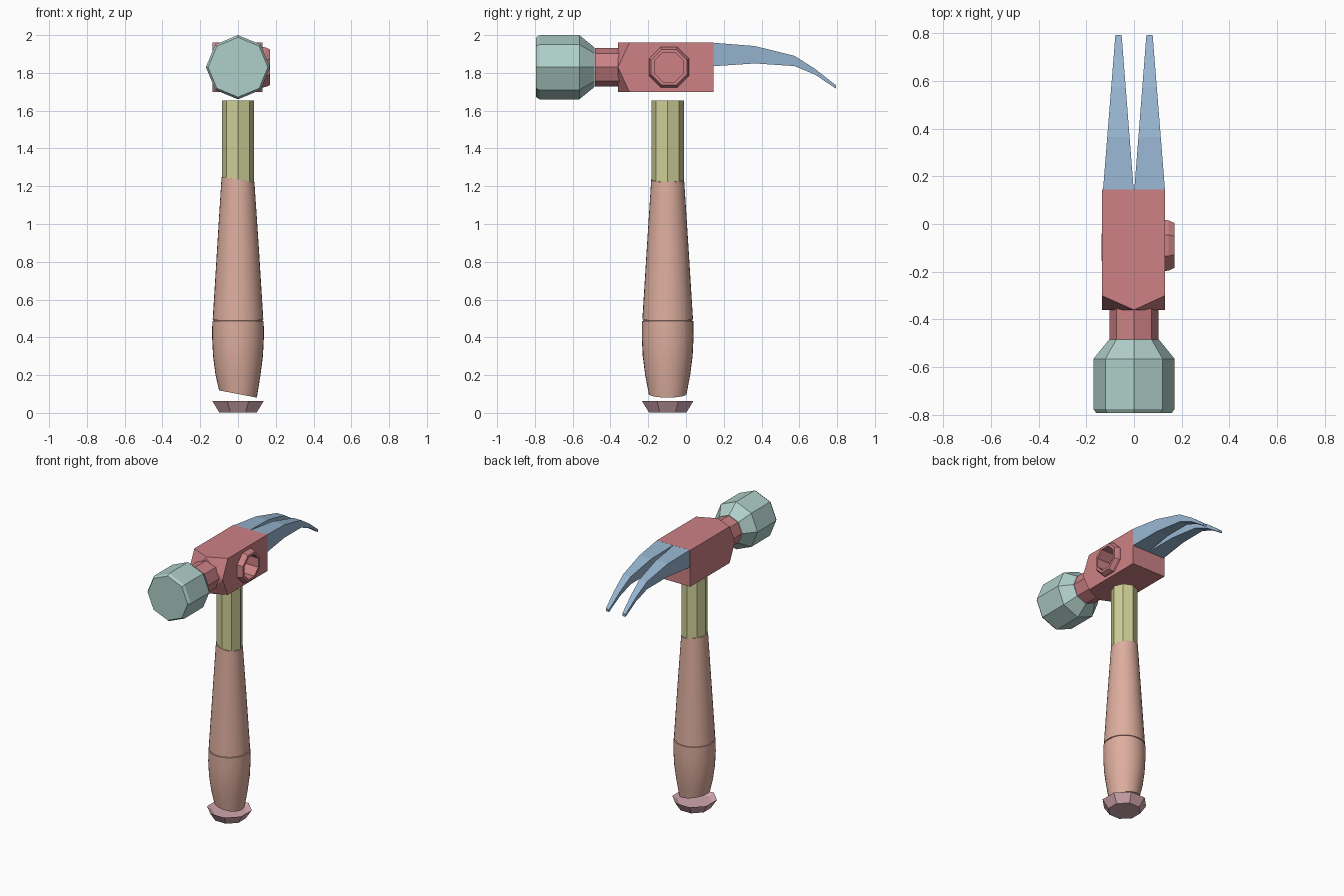
import bpy
import bmesh
from math import pi, cos, sin, radians
from mathutils import Matrix, Vector

cube = bpy.data.objects.get("Cube")
if cube:
    bpy.data.objects.remove(cube, do_unlink=True)


def material(name, rgb):
    m = bpy.data.materials.new(name)
    m.use_nodes = True
    m.diffuse_color = (*rgb, 1)
    m.node_tree.nodes["Principled BSDF"].inputs["Base Color"].default_value = (*rgb, 1)
    return m


RED = material("red head", (0.61, 0.22, 0.235))
TEAL = material("pale teal", (0.43, 0.62, 0.58))
BLUE = material("steel blue", (0.305, 0.46, 0.63))
OLIVE = material("pale olive", (0.62, 0.62, 0.31))
PEACH = material("peach grip", (0.72, 0.42, 0.34))
PINK = material("dusty pink", (0.64, 0.39, 0.43))

HANDLE_Y = -0.097
HEAD_Z = 1.83


def finish(bm, name, mat, smooth=False):
    bmesh.ops.recalc_face_normals(bm, faces=bm.faces)
    mesh = bpy.data.meshes.new(name)
    bm.to_mesh(mesh)
    bm.free()
    mesh.materials.append(mat)
    obj = bpy.data.objects.new(name, mesh)
    bpy.context.collection.objects.link(obj)
    if smooth:
        bpy.ops.object.select_all(action='DESELECT')
        obj.select_set(True)
        bpy.context.view_layer.objects.active = obj
        bpy.ops.object.shade_smooth_by_angle(angle=radians(30))
    return obj


def lathe(name, profile, sides, place, mat, closed=False, smooth=False):
    """Spin (radius, height, tilt) rings about local z, then place them."""
    bm = bmesh.new()
    rings = []
    for r, h, *tilt in profile:
        k = tilt[0] if tilt else 0
        ring = []
        for i in range(sides):
            a = 2 * pi * i / sides
            x, y = r * cos(a), r * sin(a)
            ring.append(bm.verts.new(place @ Vector((x, y, h + k * x))))
        rings.append(ring)
    pairs = list(zip(rings, rings[1:]))
    if closed:
        pairs.append((rings[-1], rings[0]))
    else:
        bm.faces.new(rings[0])
        bm.faces.new(rings[-1])
    for lo, hi in pairs:
        for i in range(sides):
            j = (i + 1) % sides
            bm.faces.new((lo[i], lo[j], hi[j], hi[i]))
    return finish(bm, name, mat, smooth)


upright = Matrix.Translation((0, HANDLE_Y, 0))
along_y = Matrix.Translation((0, 0, HEAD_Z)) @ Matrix.Rotation(-pi / 2, 4, 'X')
along_x = Matrix.Translation((0, -0.09, HEAD_Z)) @ Matrix.Rotation(pi / 2, 4, 'Y')
octagon_turn = Matrix.Rotation(pi / 8, 4, 'Z')

# Handle: flared end cap, grip with a thin groove, bare shaft
lathe("end_cap", [(0.108, 0.003), (0.148, 0.064), (0.115, 0.045)], 8,
      upright @ octagon_turn, PINK)
lathe("grip", [(0.1, 0.1, -0.19), (0.119, 0.2), (0.132, 0.3), (0.137, 0.4),
               (0.136, 0.487), (0.129, 0.488), (0.129, 0.494), (0.134, 0.495),
               (0.11, 0.88), (0.087, 1.235, -0.16)],
      32, upright, PEACH, smooth=True)
lathe("shaft", [(0.086, 1.2), (0.086, 1.655)], 8, upright, OLIVE)

# Striking face and neck
lathe("striking_face", [(0.158, -0.793), (0.17, -0.775), (0.17, -0.565), (0.105, -0.485)],
      8, along_y, TEAL)
lathe("neck", [(0.103, -0.483), (0.103, -0.345)], 8, along_y, RED)

# Head block with its front corners cut to a diamond
bm = bmesh.new()
for z in (1.70, 1.96):
    bm.verts.new((0, -0.36, z))
    for x in (-0.135, 0.13):
        bm.verts.new((x, 0.145, z))
        bm.verts.new((x, -0.3, z))
for x in (-0.135, 0.13):
    bm.verts.new((x, -0.36, HEAD_Z))
bmesh.ops.convex_hull(bm, input=bm.verts[:])
bmesh.ops.dissolve_limit(bm, angle_limit=0.01, verts=bm.verts[:], edges=bm.edges[:])
head = finish(bm, "head_block", RED)

# Round socket cut into one side of the block
cutter = lathe("socket_cutter", [(0.084, 0.0), (0.084, 0.3)], 8, along_x @ octagon_turn, RED)
cutter.hide_render = True
cut = head.modifiers.new("socket", 'BOOLEAN')
cut.operation = 'DIFFERENCE'
cut.solver = 'EXACT'
cut.object = cutter
bpy.ops.object.select_all(action='DESELECT')
head.select_set(True)
bpy.context.view_layer.objects.active = head
bpy.ops.object.modifier_apply(modifier=cut.name)
bpy.data.objects.remove(cutter, do_unlink=True)

# Raised ring around the socket
lathe("socket_ring", [(0.116, 0.125), (0.114, 0.145), (0.102, 0.169), (0.084, 0.169),
                      (0.084, 0.125)], 8, along_x @ octagon_turn, RED, closed=True)

# Claw prongs: (y, top z, bottom z) sections, narrowing toward the tip
SECTIONS = [(0.14, 1.96, 1.835), (0.365, 1.942, 1.85), (0.575, 1.89, 1.836),
            (0.685, 1.82, 1.79), (0.793, 1.735, 1.717)]
for side, label in ((1, "left"), (-1, "right")):
    bm = bmesh.new()
    loops = []
    for y, top, bottom in SECTIONS:
        t = (y - 0.14) / 0.653
        inner, outer = side * (0.001 + 0.051 * t), side * (0.13 - 0.052 * t)
        loops.append([bm.verts.new(p) for p in ((inner, y, bottom), (outer, y, bottom),
                                                (outer, y, top), (inner, y, top))])
    bm.faces.new(loops[0])
    bm.faces.new(loops[-1])
    for a, b in zip(loops, loops[1:]):
        for i in range(4):
            j = (i + 1) % 4
            bm.faces.new((a[i], a[j], b[j], b[i]))
    finish(bm, label + "_claw", BLUE)
